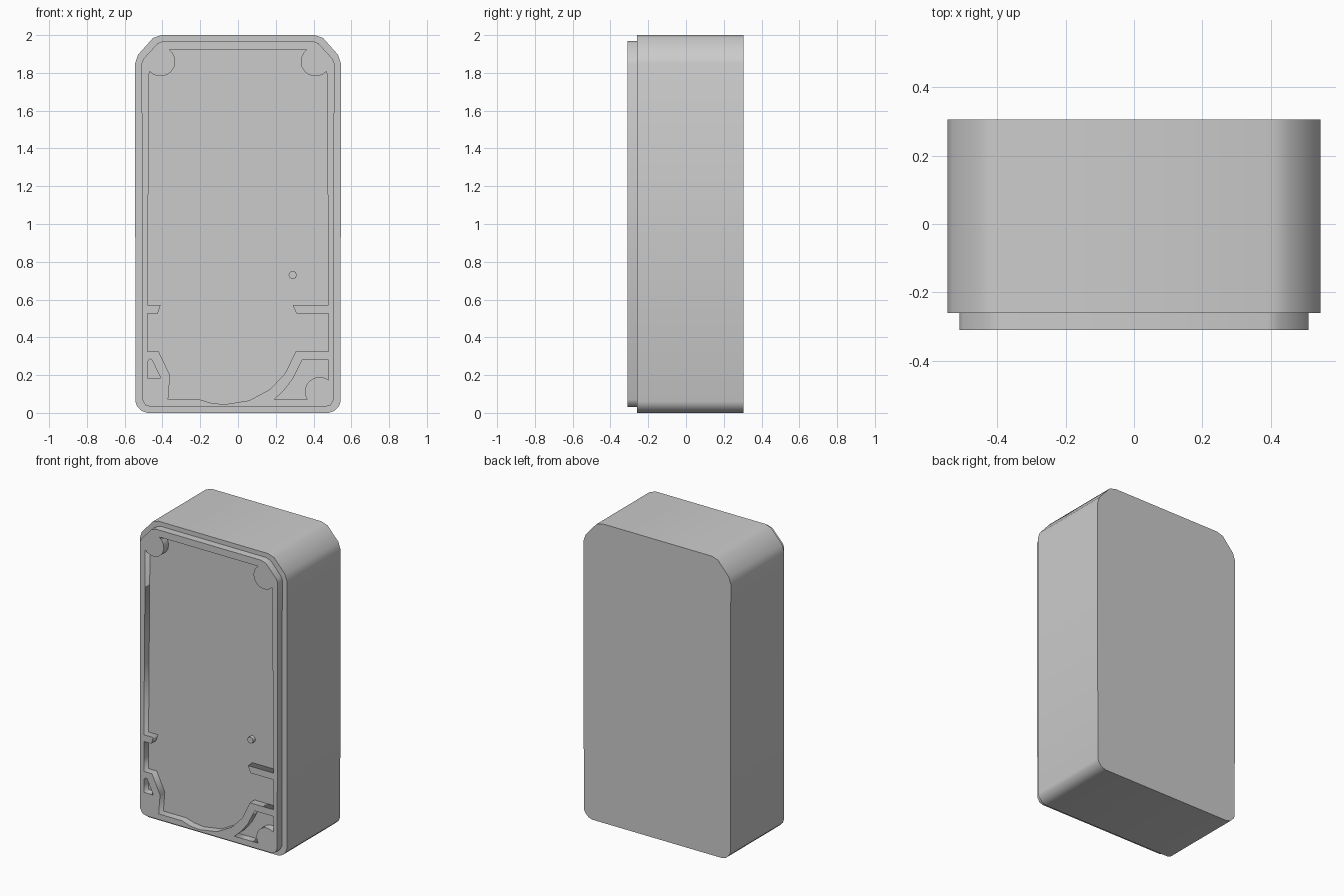
import bpy
from math import radians, cos, sin

cube = bpy.data.objects.get("Cube")
if cube:
    bpy.data.objects.remove(cube, do_unlink=True)

# One plain grey plastic
grey = bpy.data.materials.new("grey_plastic")
grey.use_nodes = True
colour = (0.6, 0.6, 0.6, 1)
grey.diffuse_color = colour
grey.node_tree.nodes["Principled BSDF"].inputs["Base Color"].default_value = colour


def arc(cx, cz, r, start, end, steps=10):
    """Points on a circle in the front plane, angles in degrees."""
    angles = [radians(start + (end - start) * i / steps) for i in range(steps + 1)]
    return [(cx + r * cos(a), cz + r * sin(a)) for a in angles]


def plate(name, loops, front, back):
    """Extrude a filled outline, with holes, from y = front to y = back."""
    curve = bpy.data.curves.new(name, 'CURVE')
    curve.dimensions = '2D'
    curve.fill_mode = 'BOTH'
    curve.extrude = (back - front) / 2
    for loop in loops:
        spline = curve.splines.new('POLY')
        spline.points.add(len(loop) - 1)
        for point, (x, z) in zip(spline.points, loop):
            point.co = (x, z, 0, 1)
        spline.use_cyclic_u = True
    source = bpy.data.objects.new(name + "_outline", curve)
    bpy.context.collection.objects.link(source)
    bpy.context.view_layer.update()
    evaluated = source.evaluated_get(bpy.context.evaluated_depsgraph_get())
    mesh = bpy.data.meshes.new_from_object(evaluated)
    bpy.data.objects.remove(source, do_unlink=True)
    mesh.name = name
    mesh.materials.clear()
    mesh.materials.append(grey)
    obj = bpy.data.objects.new(name, mesh)
    bpy.context.collection.objects.link(obj)
    obj.rotation_euler.x = radians(90)
    obj.location.y = (front + back) / 2
    return obj


def mirrored(half):
    return half + [(-x, z) for x, z in reversed(half)]


# Outer case: small rounded feet corners, broad chamfers at the top
case_outline = mirrored([(0.48, 0), (0.51, 0.01), (0.535, 0.035), (0.543, 0.06),
                         (0.545, 1.85), (0.53, 1.895), (0.45, 1.985), (0.405, 2)])
plate("case_body", [case_outline], -0.26, 0.305)

# Stepped lip, with the shallow tray and corner pockets left open
lip_outline = mirrored([(0.46, 0.032), (0.49, 0.04), (0.507, 0.07),
                        (0.51, 1.85), (0.5, 1.875), (0.425, 1.957), (0.39, 1.97)])
tray = (
    arc(-0.41, 1.86, 0.078, 220, 415)          # screw boss, upper corner
    + arc(0.41, 1.86, 0.078, 125, 320)         # screw boss, other corner
    + [(0.48, 0.57), (0.29, 0.57), (0.31, 0.525), (0.48, 0.525),
       (0.48, 0.325), (0.305, 0.325)]          # long rib and shelf
    + [(0.25, 0.21), (0.17, 0.125), (0.06, 0.066), (-0.07, 0.045),
       (-0.14, 0.052), (-0.2, 0.07)]           # curved lower wall
    + [(-0.37, 0.07), (-0.36, 0.2), (-0.42, 0.325), (-0.48, 0.325),
       (-0.48, 0.525), (-0.425, 0.525), (-0.41, 0.57), (-0.48, 0.57)]
)
small_pocket = [(-0.48, 0.185), (-0.41, 0.185), (-0.455, 0.28),
                (-0.467, 0.285), (-0.48, 0.27)]
boss_pocket = (arc(0.432, 0.112, 0.078, 52, 212)
               + [(0.19, 0.07), (0.24, 0.115), (0.29, 0.18), (0.34, 0.28), (0.48, 0.28)])
plate("front_lip", [lip_outline, tray, small_pocket, boss_pocket], -0.31, -0.26)

# Little locating pin on the tray floor
plate("locating_pin", [arc(0.29, 0.73, 0.022, 0, 315, 7)], -0.285, -0.26)
